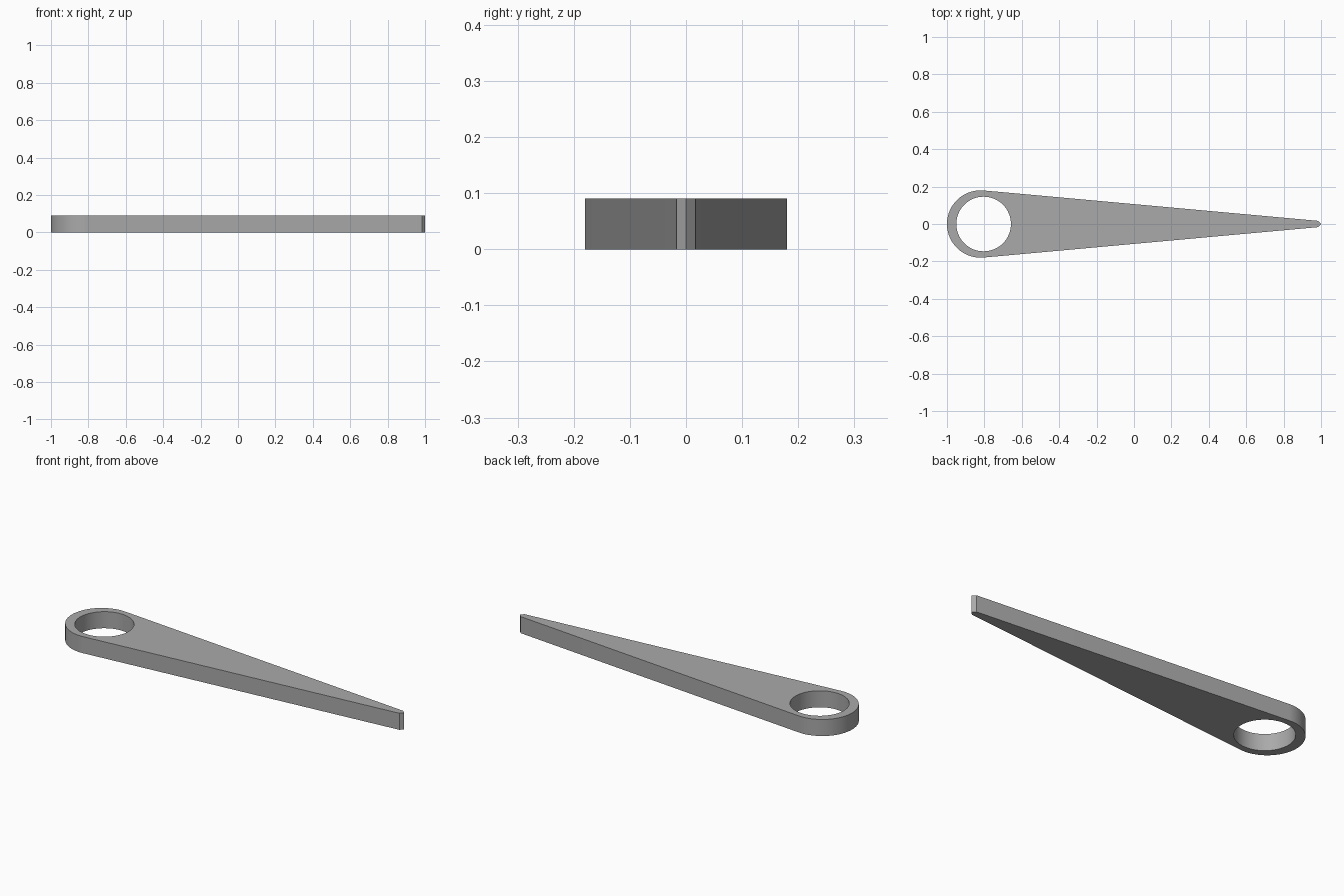
import bpy, bmesh
from math import sin, cos, pi, asin
from mathutils import Vector

cube = bpy.data.objects.get("Cube")
if cube:
    bpy.data.objects.remove(cube, do_unlink=True)

HEIGHT = 0.09
HEAD_X, HEAD_R = -0.82, 0.18
HOLE_X, HOLE_R = -0.804, 0.146
TIP_X, TIP_R = 0.983, 0.017

grey = bpy.data.materials.new("plain grey")
grey.use_nodes = True
colour = (0.4, 0.4, 0.4, 1)
grey.diffuse_color = colour
grey.node_tree.nodes["Principled BSDF"].inputs["Base Color"].default_value = colour


def arc(x, radius, start, end, steps):
    return [Vector((x + radius * cos(a), radius * sin(a), 0))
            for a in (start + (end - start) * i / steps for i in range(steps + 1))]


def add_loop(bm, points):
    verts = [bm.verts.new(p) for p in points]
    return [bm.edges.new((v, verts[i - 1])) for i, v in enumerate(verts)]


# Tapered outline: round head running tangentially into a small faceted tip
tangent = pi / 2 - asin((HEAD_R - TIP_R) / (TIP_X - HEAD_X))
outline = arc(HEAD_X, HEAD_R, tangent, 2 * pi - tangent, 48)
outline += arc(TIP_X, TIP_R, -pi / 2, pi / 2, 2)
# Round eye through the head
eye = arc(HOLE_X, HOLE_R, 0, 2 * pi, 64)[:-1]

bm = bmesh.new()
edges = add_loop(bm, outline) + add_loop(bm, eye)
bmesh.ops.triangle_fill(bm, edges=edges, use_beauty=True, normal=(0, 0, 1))
solid = bmesh.ops.extrude_face_region(bm, geom=bm.faces[:], use_keep_orig=True)
top = [g for g in solid["geom"] if isinstance(g, bmesh.types.BMVert)]
bmesh.ops.translate(bm, verts=top, vec=(0, 0, HEIGHT))
bmesh.ops.recalc_face_normals(bm, faces=bm.faces[:])

mesh = bpy.data.meshes.new("tapered_arm")
bm.to_mesh(mesh)
bm.free()
mesh.materials.append(grey)
arm = bpy.data.objects.new("tapered_arm", mesh)
bpy.context.collection.objects.link(arm)

# Smooth the curved walls, keep the rims crisp
bpy.ops.object.select_all(action="DESELECT")
arm.select_set(True)
bpy.context.view_layer.objects.active = arm
bpy.ops.object.shade_smooth_by_angle(angle=pi / 6)
